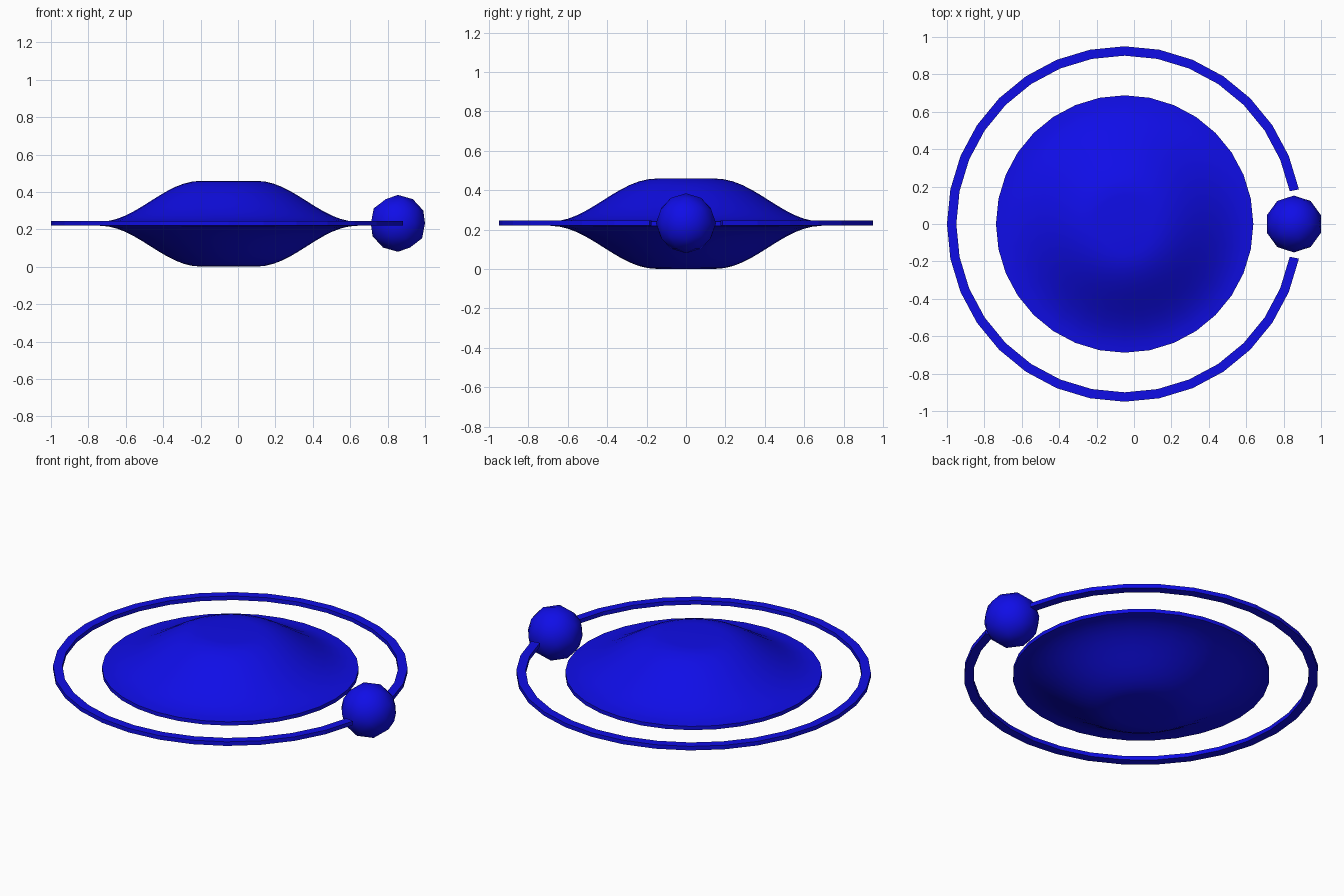
import bpy, bmesh, math

if "Cube" in bpy.data.objects:
    bpy.data.objects.remove(bpy.data.objects["Cube"])

CX, CZ, SEG = -0.05, 0.23, 32

blue = bpy.data.materials.new("blue")
blue.diffuse_color = (0.005, 0.004, 0.8, 1)
blue.use_nodes = True
blue.node_tree.nodes["Principled BSDF"].inputs["Base Color"].default_value = blue.diffuse_color


def finish(name, bm, loc, angle):
    bmesh.ops.recalc_face_normals(bm, faces=bm.faces)
    me = bpy.data.meshes.new(name)
    bm.to_mesh(me)
    bm.free()
    ob = bpy.data.objects.new(name, me)
    bpy.context.collection.objects.link(ob)
    ob.location = loc
    me.materials.append(blue)
    bpy.ops.object.select_all(action='DESELECT')
    ob.select_set(True)
    bpy.context.view_layer.objects.active = ob
    bpy.ops.object.shade_smooth_by_angle(angle=math.radians(angle))
    return ob


def sweep(bm, profile, angles, closed_profile, closed_sweep):
    """Revolve an (r, z) profile through the given angles."""
    rows = [[bm.verts.new((r * math.cos(a), r * math.sin(a), z)) for r, z in profile]
            for a in angles]
    n, m = len(rows), len(profile)
    for i in range(n if closed_sweep else n - 1):
        a, b = rows[i], rows[(i + 1) % n]
        for j in range(m if closed_profile else m - 1):
            k = (j + 1) % m
            bm.faces.new((a[j], b[j], b[k], a[k]))
    return rows


# Saucer: flat centre, bell-shaped slope, thin rim, mirrored below
R_FLAT, R_RIM, H, RIM, STEPS = 0.15, 0.688, 0.229, 0.011, 12
upper = []
for i in range(STEPS + 1):
    t = i / STEPS
    upper.append((R_FLAT + (R_RIM - R_FLAT) * t,
                  RIM + (H - RIM) * (1 + math.cos(math.pi * t)) / 2))
profile = upper + [(r, -z) for r, z in reversed(upper)]
bm = bmesh.new()
rows = sweep(bm, profile, [2 * math.pi * i / SEG for i in range(SEG)], False, True)
bm.faces.new([row[0] for row in rows])
bm.faces.new([row[-1] for row in rows])
finish("saucer_body", bm, (CX, 0, CZ), 40)

# Ring: rectangular section, open where the ball sits
ro, ri, h = 0.95, 0.90, 0.012
bm = bmesh.new()
rows = sweep(bm, [(ri, -h), (ro, -h), (ro, h), (ri, h)],
             [2 * math.pi * i / SEG for i in range(1, SEG)], True, False)
bm.faces.new(rows[0])
bm.faces.new(rows[-1])
finish("outer_ring", bm, (CX, 0, CZ + 0.003), 5)

# Ball in the ring gap
bm = bmesh.new()
bmesh.ops.create_icosphere(bm, subdivisions=2, radius=0.152)
finish("ring_ball", bm, (0.855, 0, CZ + 0.002), 60)
